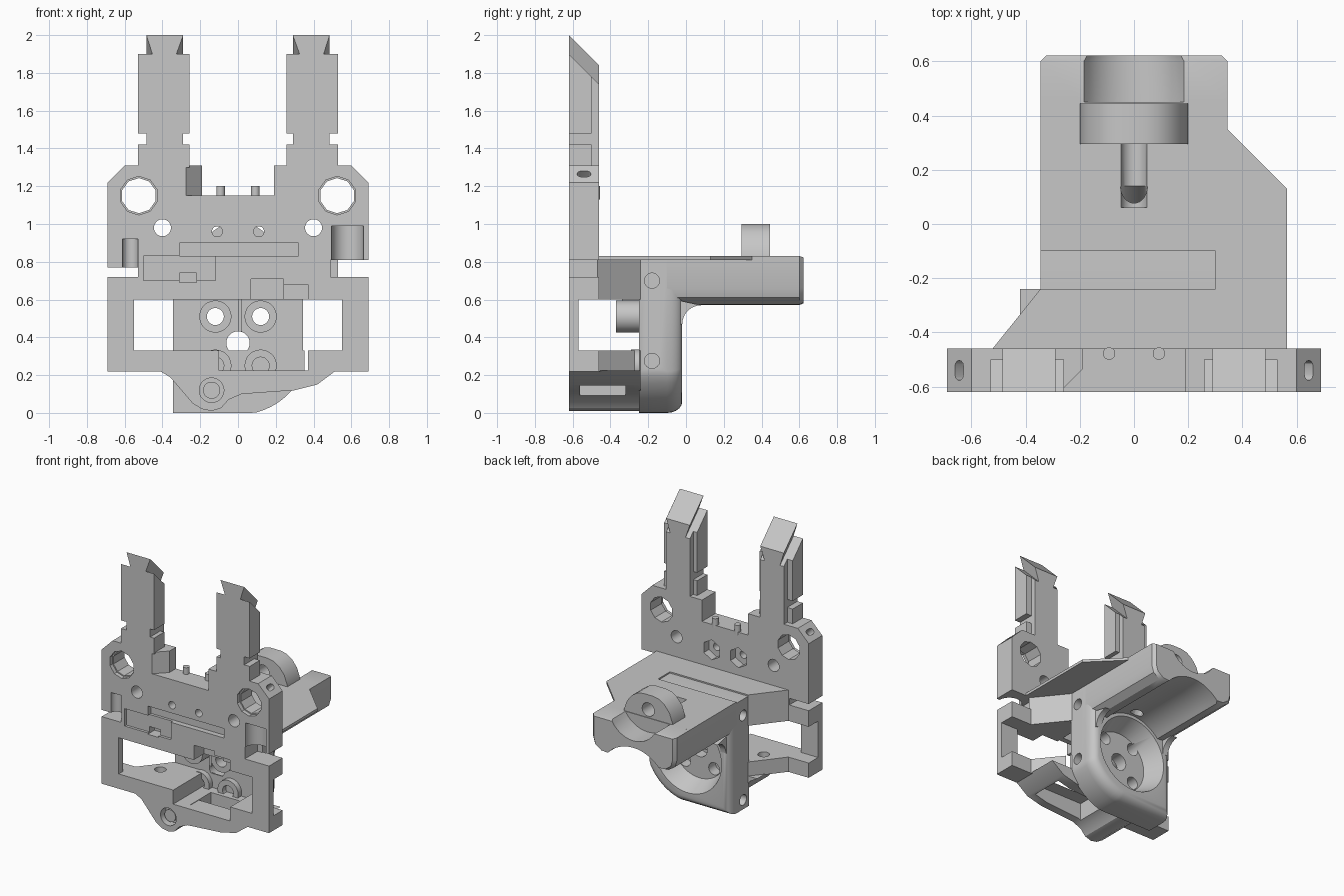
import bpy, bmesh
from math import sin, cos, pi, radians
from mathutils import Vector, Matrix

old = bpy.data.objects.get("Cube")
if old:
    bpy.data.objects.remove(old, do_unlink=True)

GREY = (0.57, 0.57, 0.57, 1)
grey = bpy.data.materials.new("plain_grey")
grey.use_nodes = True
grey.diffuse_color = GREY
grey.node_tree.nodes["Principled BSDF"].inputs["Base Color"].default_value = GREY


def place(axis, p, d):
    """Put a 2D profile point at depth d along the axis."""
    return Vector({"x": (d, p[0], p[1]), "y": (p[0], d, p[1]), "z": (p[0], p[1], d)}[axis])


def loft(name, axis, pts, rings, centre=(0, 0), shift=(0, 0, 0)):
    """Sweep a profile through (depth, scale) rings; the last ring may be shifted."""
    bm = bmesh.new()
    cu, cv = centre
    loops = []
    for i, (d, s) in enumerate(rings):
        off = Vector(shift) if i == len(rings) - 1 else Vector()
        loops.append([bm.verts.new(place(axis, (cu + (u - cu) * s, cv + (v - cv) * s), d) + off)
                      for u, v in pts])
    bm.faces.new(loops[0])
    bm.faces.new(loops[-1])
    n = len(pts)
    for lo, hi in zip(loops, loops[1:]):
        for i in range(n):
            bm.faces.new((lo[i], lo[(i + 1) % n], hi[(i + 1) % n], hi[i]))
    bmesh.ops.recalc_face_normals(bm, faces=bm.faces[:])
    me = bpy.data.meshes.new(name)
    bm.to_mesh(me)
    bm.free()
    me.materials.append(grey)
    ob = bpy.data.objects.new(name, me)
    bpy.context.collection.objects.link(ob)
    return ob


def prism(name, axis, pts, a, b, shift=(0, 0, 0)):
    return loft(name, axis, pts, [(a, 1), (b, 1)], shift=shift)


def arc(cu, cv, r, start, end, n):
    return [(cu + r * cos(radians(start + (end - start) * i / n)),
             cv + r * sin(radians(start + (end - start) * i / n))) for i in range(n + 1)]


def rod(name, axis, cu, cv, r, a, b, n=32, end_scale=1):
    half = 180 / n
    return loft(name, axis, arc(cu, cv, r, half, 360 - half, n - 1), [(a, 1), (b, end_scale)], (cu, cv))


def box(name, x0, x1, y0, y1, z0, z1):
    return prism(name, "z", [(x0, y0), (x1, y0), (x1, y1), (x0, y1)], z0, z1)


def cut(target, *cutters):
    """Subtract the cutters and remove them."""
    bpy.context.view_layer.objects.active = target
    for c in cutters:
        whole = target.data.copy()
        m = target.modifiers.new("cut", "BOOLEAN")
        m.operation, m.solver, m.object = "DIFFERENCE", "EXACT", c
        bpy.ops.object.modifier_apply(modifier=m.name)
        if not target.data.polygons:
            target.data = whole
        bpy.data.objects.remove(c, do_unlink=True)


F, B = -0.62, -0.46   # front and back of the face plate

# Face plate with the frame below it
plate = prism("face_plate", "y", [
    (0.69, 0.22), (0.69, 0.72), (0.49, 0.72), (0.49, 0.81), (0.69, 0.81), (0.69, 1.22), (0.6, 1.31),
    (0.19, 1.31), (0.19, 1.15), (-0.19, 1.15), (-0.19, 1.31), (-0.6, 1.31), (-0.69, 1.22),
    (-0.69, 0.77), (-0.53, 0.77), (-0.53, 0.72), (-0.69, 0.72), (-0.69, 0.22)], F, B)
cut(plate,
    box("window", -0.55, 0.55, -0.7, -0.4, 0.33, 0.6),
    box("post_relief", -0.8, 0.8, -0.57, -0.4, 0.33, 0.6),
    box("lower_notch", -0.1, 0.37, -0.7, -0.4, 0.221, 0.4),
    box("upper_notch", 0.07, 0.24, -0.7, -0.5, 0.55, 0.71),
    box("side_notch", 0.23, 0.37, -0.7, -0.52, 0.55, 0.68),
    box("long_slot", -0.31, 0.32, -0.7, -0.58, 0.83, 0.9),
    box("shallow_recess", -0.5, -0.12, -0.7, -0.6, 0.7, 0.83),
    box("small_pocket", -0.31, -0.22, -0.7, -0.54, 0.69, 0.74),
    prism("corner_relief", "z", [(-0.285, -0.63), (-0.17, -0.515), (-0.17, -0.7), (-0.285, -0.7)], 1.15, 1.4),
    rod("right_scoop", "z", 0.58, -0.62, 0.085, 0.77, 0.99),
    rod("left_scoop", "z", -0.57, -0.62, 0.042, 0.75, 0.92))
for s in (-1, 1):
    slot = prism("chamfer_slot", "z", arc(0, 0.015, 0.022, 0, 180, 6) + arc(0, -0.015, 0.022, 180, 360, 6),
                 -0.06, 0.06)
    slot.data.transform(Matrix.Translation((s * 0.645, -0.54, 1.265)) @ Matrix.Rotation(s * pi / 4, 4, "Y"))
    cut(plate, slot,
        rod("large_hole", "y", s * 0.525, 1.15, 0.093, -0.7, -0.4, 10),
        rod("large_rim", "y", s * 0.525, 1.15, 0.102, -0.7, -0.59, 10),
        rod("medium_hole", "y", s * 0.4, 0.98, 0.045, -0.7, -0.4),
        rod("small_hole", "y", s * 0.11, 0.96, 0.028, -0.7, -0.4, 16),
        rod("nut_trap", "y", s * 0.11, 0.96, 0.075, -0.52, -0.4, 6))
    # Locating pins in the central gap
    rod("locating_pin", "z", s * 0.092, -0.478, 0.023, 1.13, 1.2, 16)

# Upright prongs: sloped core, dovetail tip, side wings
for s in (-1, 1):
    slope = (0, 0, -0.16)
    x0, x1 = sorted((s * 0.29, s * 0.485))
    box("prong_base", x0, x1, F, B, 1.3, 1.5)
    prism("prong_core", "y", [(x0, 1.48), (x1, 1.48), (x1, 1.9), (x0, 1.9)], F, B, slope)
    prism("prong_tip", "y", [(s * 0.33, 1.89), (s * 0.45, 1.89), (s * 0.485, 2), (s * 0.29, 2)], F, B, slope)
    for w0, w1 in ((0.258, 0.3), (0.475, 0.53)):
        a, b = sorted((s * w0, s * w1))
        prism("prong_wing", "x", [(F, 1.48), (-0.5, 1.48), (-0.5, 1.78), (F, 1.9)], a, b)
        box("prong_foot", a, b, F, -0.5, 1.3, 1.42)

# Front lip with a round boss, and the shelf joining it to the body
lip = prism("front_lip", "y", [
    (-0.42, 0.225), (-0.36, 0.19), (-0.3, 0.12), (-0.24, 0.05), (-0.19, 0.02), (-0.14, 0.01), (-0.09, 0.025),
    (-0.05, 0.07), (0.02, 0.1), (0.3, 0.12), (0.42, 0.15), (0.52, 0.225)], F, -0.24)
cut(lip, box("lip_slot", 0, 0.4, -0.56, -0.32, -0.1, 0.3),
    rod("boss_hole", "y", -0.14, 0.12, 0.065, -0.7, -0.56))
rod("boss_pin", "y", -0.14, 0.12, 0.045, -0.6, -0.5)
strut_outline = [(-0.53, -0.47), (0.53, -0.47), (0.345, -0.24), (-0.345, -0.24)]
shelf = prism("lower_shelf", "z", strut_outline, 0.22, 0.33)
cut(shelf, box("shelf_notch", -0.1, 0.37, -0.7, -0.25, 0.1, 0.4),
    rod("shelf_hole", "z", -0.36, -0.4, 0.04, 0.1, 0.4))
bridge = prism("upper_bridge", "z", strut_outline, 0.6, 0.83)
cut(bridge, box("bridge_notch", 0.07, 0.24, -0.7, -0.34, 0.5, 0.71))
prism("side_flap", "z", [(0.3, -0.47), (0.565, -0.47), (0.565, 0.13), (0.345, 0.35), (0.3, 0.35)], 0.81, 0.83)

# Upright motor wall with a rounded back edge and a funnel-shaped seat
wall_outline = ([(-0.345, 0), (0.07, 0)] + arc(0, 0.37, 0.38, -75, -28, 8)
                + [(0.345, 0.22), (0.345, 0.82), (-0.345, 0.82)])
rounding = [(-0.1 + 0.08 * sin(radians(a)), 0.85 + 0.15 * cos(radians(a))) for a in range(0, 91, 18)]
wall = loft("motor_wall", "y", wall_outline, [(-0.25, 1)] + rounding, (0, 0.4))
cut(wall,
    rod("motor_funnel", "y", 0, 0.37, 0.22, -0.16, 0, 48, 1.3),
    rod("shaft_hole", "y", 0, 0.37, 0.062, -0.4, 0))
for s in (-1, 1):
    for z in (0.7, 0.275 if s > 0 else 0.07):
        cut(wall, rod("side_screw_hole", "x", -0.18, z, 0.04, s * 0.27, s * 0.4, 20))

# Screw bosses and a stiffening rib in front of the wall
for x in (-0.12, 0.12):
    for z in (0.51, 0.25):
        boss = rod("screw_boss", "y", x, z, 0.085, -0.37 if z > 0.4 else -0.29, -0.24)
        cut(boss, rod("boss_bore", "y", x, z, 0.045, -0.5, 0))
        cut(wall, rod("screw_hole", "y", x, z, 0.045, -0.5, 0))
box("wall_rib", 0, 0.02, -0.34, -0.24, 0.43, 0.61)

# Rear arm: arched underside, trough in the top of its tail
underside = ([(-0.345, 0.66), (-0.33, 0.61), (-0.28, 0.575)] + arc(0, 0.37, 0.3, 138, 42, 20)
             + [(0.28, 0.575), (0.33, 0.61), (0.345, 0.66)])
arm = prism("rear_arm", "y", underside + [(0.345, 0.83), (-0.345, 0.83)], -0.1, 0.45)
tube = arc(0, 0.84, 0.05, 0, 345, 15)
cut(arm,
    prism("guide_groove", "y", tube, 0.32, 0.06),
    prism("guide_slope", "y", tube, 0.14, 0, (0, 0, -0.22)))
trough = arc(0, 0.94, 0.215, 329.2, 210.8, 14)
loft("arm_tail", "y", underside + [(0.345, 0.83)] + trough + [(-0.345, 0.83)],
     [(0.45, 1), (0.6, 1), (0.622, 0.94)], (0, 0.72))
for s in (-1, 1):
    prism("corner_fillet", "x", [(-0.06, 0.46)] + arc(0.08, 0.47, 0.1, 180, 90, 6) + [(-0.06, 0.6)],
          s * 0.27, s * 0.315)

# Guide lug on top of the arm
lug = prism("guide_lug", "y", [(-0.2, 0.8), (0.2, 0.8), (0.2, 0.84), (0.175, 0.91), (0.135, 0.96),
                               (0.09, 0.99), (0.04, 1), (-0.04, 1), (-0.09, 0.99), (-0.135, 0.96),
                               (-0.175, 0.91), (-0.2, 0.84)], 0.295, 0.445)
cut(lug, rod("lug_hole", "y", 0, 0.89, 0.05, 0.2, 0.6))

# Smooth curved walls, keep corners sharp
bpy.ops.object.select_all(action="DESELECT")
for ob in bpy.context.collection.objects:
    if ob.type == "MESH" and grey.name in ob.data.materials:
        ob.select_set(True)
        bpy.context.view_layer.objects.active = ob
bpy.ops.object.shade_smooth_by_angle(angle=radians(30))
